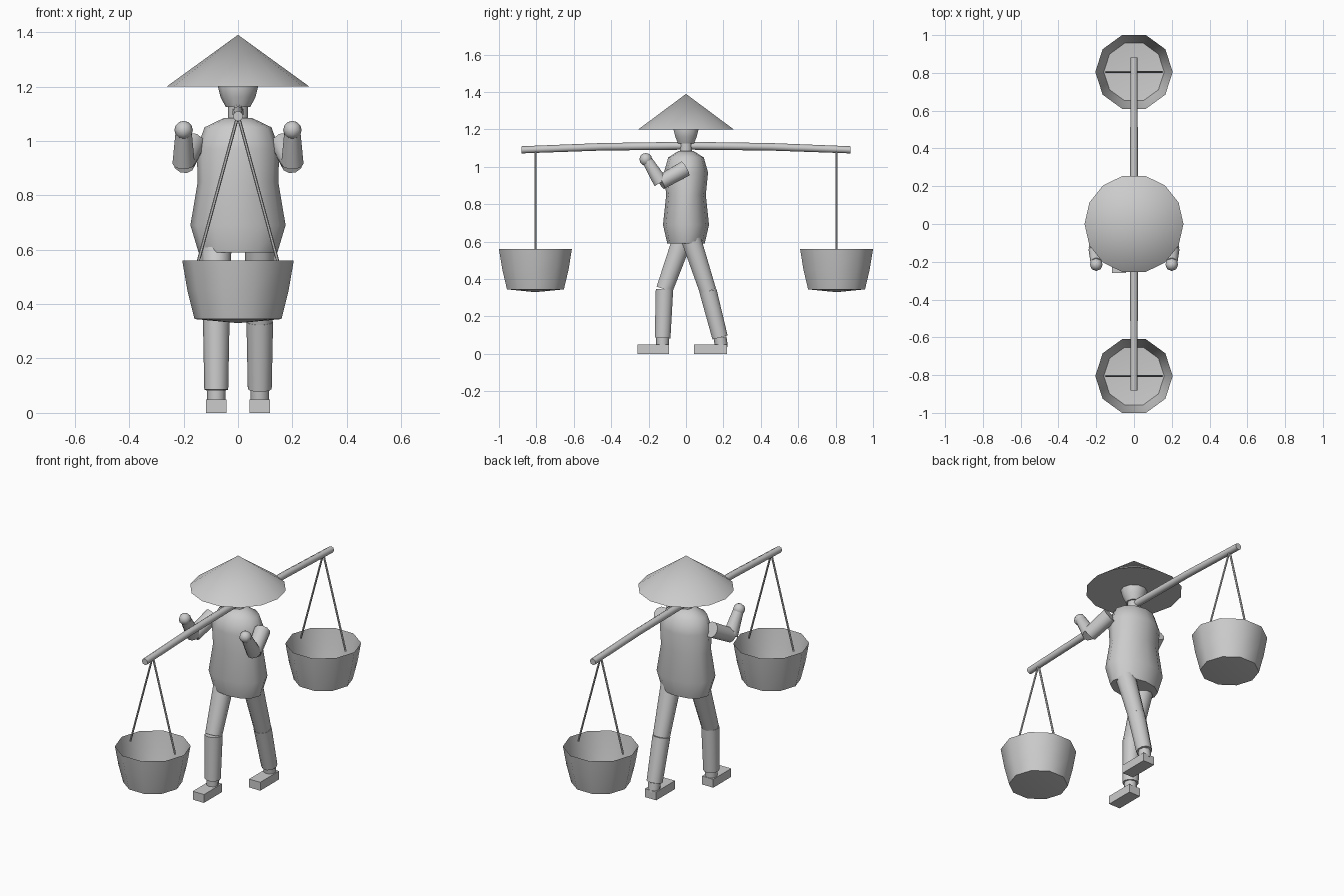
import bpy, bmesh
from math import cos, sin, pi, radians
from mathutils import Vector

if "Cube" in bpy.data.objects:
    bpy.data.objects.remove(bpy.data.objects["Cube"])


def finish(name, bm, smooth=True):
    bmesh.ops.recalc_face_normals(bm, faces=bm.faces)
    me = bpy.data.meshes.new(name)
    bm.to_mesh(me)
    bm.free()
    ob = bpy.data.objects.new(name, me)
    bpy.context.collection.objects.link(ob)
    if smooth:
        bpy.ops.object.select_all(action='DESELECT')
        ob.select_set(True)
        bpy.context.view_layer.objects.active = ob
        bpy.ops.object.shade_smooth_by_angle(angle=radians(50))
    return ob


def skin(name, rings, cap_start=True, cap_end=True):
    """Bridge rings of points; a one-point ring is a tip."""
    bm = bmesh.new()
    loops = [[bm.verts.new(p) for p in r] for r in rings]
    n = max(len(r) for r in loops)
    for a, b in zip(loops, loops[1:]):
        for i in range(n):
            j = (i + 1) % n
            if len(a) == 1:
                bm.faces.new((a[0], b[j], b[i]))
            elif len(b) == 1:
                bm.faces.new((a[i], a[j], b[0]))
            else:
                bm.faces.new((a[i], a[j], b[j], b[i]))
    if cap_start and len(loops[0]) > 1:
        bm.faces.new(loops[0])
    if cap_end and len(loops[-1]) > 1:
        bm.faces.new(loops[-1])
    return finish(name, bm)


def lathe(name, profile, sides, y=0, cap_end=True):
    """Profile rows are (z, x radius, y radius)."""
    rings = []
    for z, rx, ry in profile:
        if rx == 0:
            rings.append([(0, y, z)])
        else:
            rings.append([(rx * cos(2 * pi * i / sides),
                           y + ry * sin(2 * pi * i / sides), z) for i in range(sides)])
    return skin(name, rings, cap_end=cap_end)


def tube(name, points, radii, sides=10):
    pts = [Vector(p) for p in points]
    rings = []
    for k, p in enumerate(pts):
        t = (pts[min(k + 1, len(pts) - 1)] - pts[max(k - 1, 0)]).normalized()
        u = (Vector((1, 0, 0)) - t * t.x).normalized()
        v = t.cross(u)
        rings.append([p + radii[k] * (u * cos(2 * pi * i / sides) + v * sin(2 * pi * i / sides))
                      for i in range(sides)])
    return skin(name, rings)


def ball(name, loc, r):
    bm = bmesh.new()
    bmesh.ops.create_uvsphere(bm, u_segments=8, v_segments=6, radius=r)
    bmesh.ops.translate(bm, verts=bm.verts, vec=loc)
    return finish(name, bm)


def box(name, lo, hi):
    bm = bmesh.new()
    bmesh.ops.create_cube(bm, size=1)
    lo, hi = Vector(lo), Vector(hi)
    bmesh.ops.scale(bm, verts=bm.verts, vec=hi - lo)
    bmesh.ops.translate(bm, verts=bm.verts, vec=(lo + hi) / 2)
    return finish(name, bm, smooth=False)


# Body, neck, head and conical hat
lathe("torso", [(.59, .145, .1), (.69, .175, .123), (.85, .148, .106), (.97, .152, .118),
                (1.05, .123, .095), (1.085, .05, .04)], 12)
lathe("neck", [(1.05, .037, .034), (1.14, .037, .034)], 10)
lathe("head", [(1.125, .045, .045), (1.16, .064, .06), (1.2, .074, .07),
               (1.25, .065, .062), (1.28, .035, .035)], 10)
lathe("hat", [(1.2, .262, .262), (1.39, 0, 0)], 14)

# Arms raised to the front
for side, s in (("left", 1), ("right", -1)):
    elbow = (s * .2, -.135, .917)
    tube(side + "_upper_arm", [(s * .165, -.005, .99), elbow], [.045, .041])
    tube(side + "_forearm", [elbow, (s * .2, -.205, 1.03)], [.041, .03])
    ball(side + "_hand", (s * .2, -.215, 1.04), .034)

# Striding legs: right one forward, left one back
for side, x, hip, knee, cuff, ankle, foot in (
        ("right", -.08, (-.02, .61), (-.115, .345), (-.125, .085), (-.125, .04), (-.26, -.09)),
        ("left", .08, (.025, .62), (.118, .335), (.182, .088), (.19, .035), (.043, .22))):
    tube(side + "_thigh", [(x, *hip), (x, *knee)], [.056, .047])
    tube(side + "_shin", [(x, *knee), (x, *cuff)], [.049, .044])
    tube(side + "_ankle", [(x, *cuff), (x, *ankle)], [.035, .034], 8)
    box(side + "_foot", (x - .037, foot[0], 0), (x + .037, foot[1], .05))

# Slightly bowed carrying pole
ys = [-.88, -.45, 0, .45, .88]
tube("carrying_pole", [(0, y, 1.113 - .022 * (y / .88) ** 2) for y in ys],
     [.019, .02, .021, .02, .019], 8)

# Baskets hanging from cords
for end, s in (("front", -1), ("back", 1)):
    y = s * .805
    lathe(end + "_basket", [(.33, 0, 0), (.345, .16, .16), (.45, .186, .186),
                            (.56, .205, .205)], 10, y, cap_end=False)
    for side, d in (("left", 1), ("right", -1)):
        tube(f"{end}_{side}_cord", [(0, y, 1.095), (d * .148, y, .55)], [.006, .006], 6)
